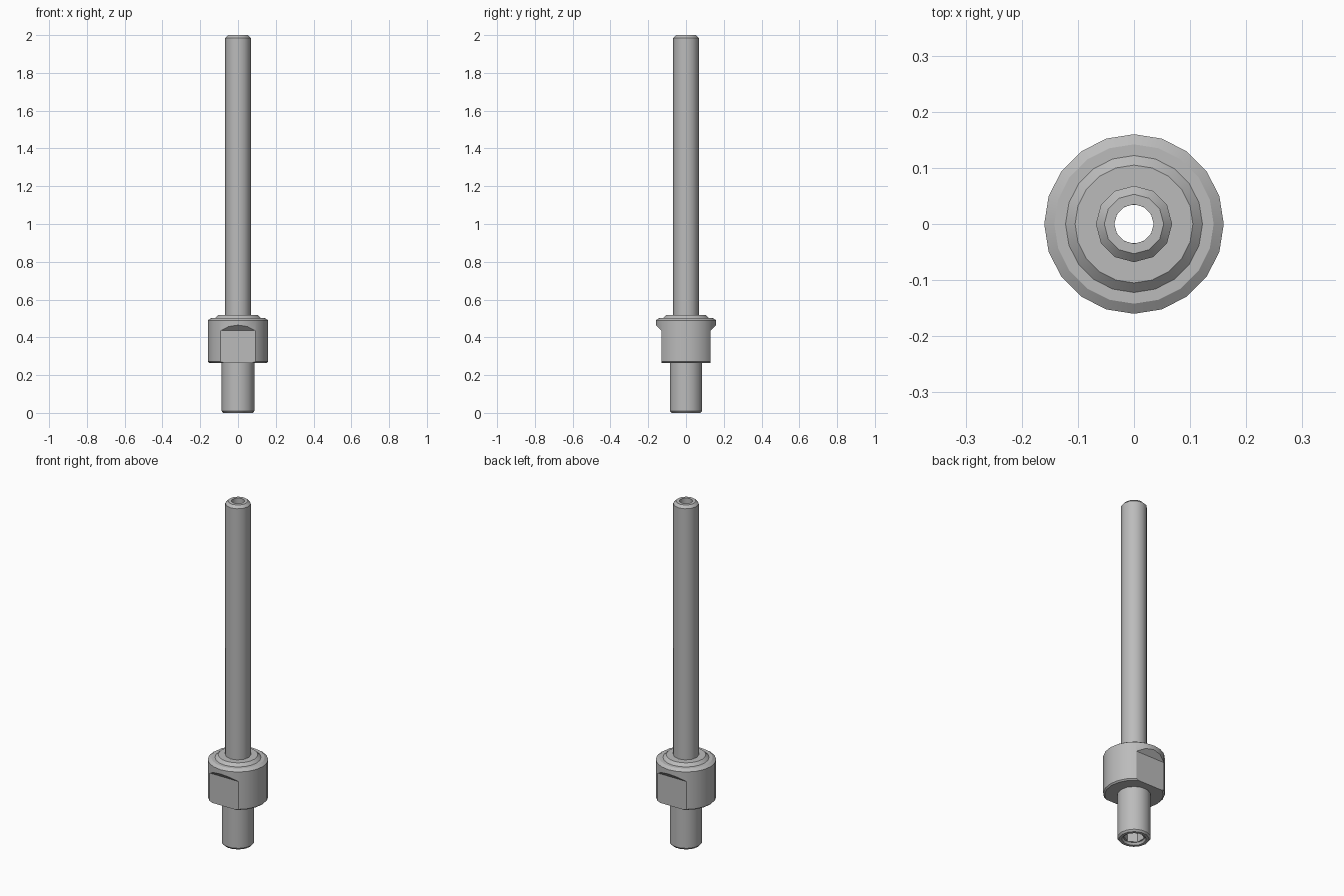
import bpy, bmesh, math

cube = bpy.data.objects.get("Cube")
if cube:
    bpy.data.objects.remove(cube, do_unlink=True)

steel = bpy.data.materials.new("steel grey")
steel.use_nodes = True
GREY = (0.5, 0.5, 0.5, 1)
steel.diffuse_color = GREY
steel.node_tree.nodes["Principled BSDF"].inputs["Base Color"].default_value = GREY


def make_object(name, bm):
    bmesh.ops.recalc_face_normals(bm, faces=bm.faces)
    mesh = bpy.data.meshes.new(name)
    bm.to_mesh(mesh)
    bm.free()
    mesh.materials.append(steel)
    obj = bpy.data.objects.new(name, mesh)
    bpy.context.collection.objects.link(obj)
    return obj


def lathe(name, profile, sides):
    """Turn a closed (radius, height) profile into a ring-shaped solid."""
    bm = bmesh.new()
    rings = []
    for i in range(sides):
        a = 2 * math.pi * i / sides
        rings.append([bm.verts.new((r * math.cos(a), r * math.sin(a), z)) for r, z in profile])
    count = len(profile)
    for i in range(sides):
        here, there = rings[i], rings[(i + 1) % sides]
        for j in range(count):
            k = (j + 1) % count
            bm.faces.new((here[j], there[j], there[k], here[k]))
    return make_object(name, bm)


def activate(obj):
    bpy.ops.object.select_all(action='DESELECT')
    obj.select_set(True)
    bpy.context.view_layer.objects.active = obj


def cut(obj, cutter):
    mod = obj.modifiers.new("cut", 'BOOLEAN')
    mod.operation, mod.solver, mod.object = 'DIFFERENCE', 'EXACT', cutter
    activate(obj)
    bpy.ops.object.modifier_apply(modifier=mod.name)
    bpy.data.objects.remove(cutter, do_unlink=True)


def smooth(obj, angle):
    activate(obj)
    bpy.ops.object.shade_smooth_by_angle(angle=math.radians(angle))


BORE = 0.035

# Long hollow shaft with a chamfered tip
shaft = lathe("shaft", [(BORE, 0.4), (0.068, 0.4), (0.068, 1.985),
                        (0.053, 2.0), (BORE, 2.0)], 12)
smooth(shaft, 35)

# Stepped collar with two wrench flats
collar = lathe("collar", [(BORE, 0.265), (0.152, 0.265), (0.16, 0.272), (0.16, 0.49),
                          (0.142, 0.502), (0.122, 0.502), (0.105, 0.518), (BORE, 0.518)], 20)
for side in (-1, 1):
    bm = bmesh.new()
    outline = [(0.13, 0.2), (0.13, 0.435), (0.17, 0.475), (0.3, 0.475), (0.3, 0.2)]
    face = bm.faces.new([bm.verts.new((-0.3, side * y, z)) for y, z in outline])
    moved = bmesh.ops.extrude_face_region(bm, geom=[face])["geom"]
    bmesh.ops.translate(bm, vec=(0.6, 0, 0),
                        verts=[g for g in moved if isinstance(g, bmesh.types.BMVert)])
    cut(collar, make_object("flat_cutter", bm))
smooth(collar, 22)

# Lower stub with chamfered rims and a hexagonal socket
stub = lathe("lower_stub", [(BORE, 0.3), (0.087, 0.3), (0.087, 0.01),
                            (0.079, 0), (0.063, 0), (0.056, 0.012), (BORE, 0.012)], 14)
bm = bmesh.new()
bmesh.ops.create_cone(bm, cap_ends=True, segments=6, radius1=0.054, radius2=0.054, depth=0.24)
cut(stub, make_object("hex_cutter", bm))
smooth(stub, 30)
